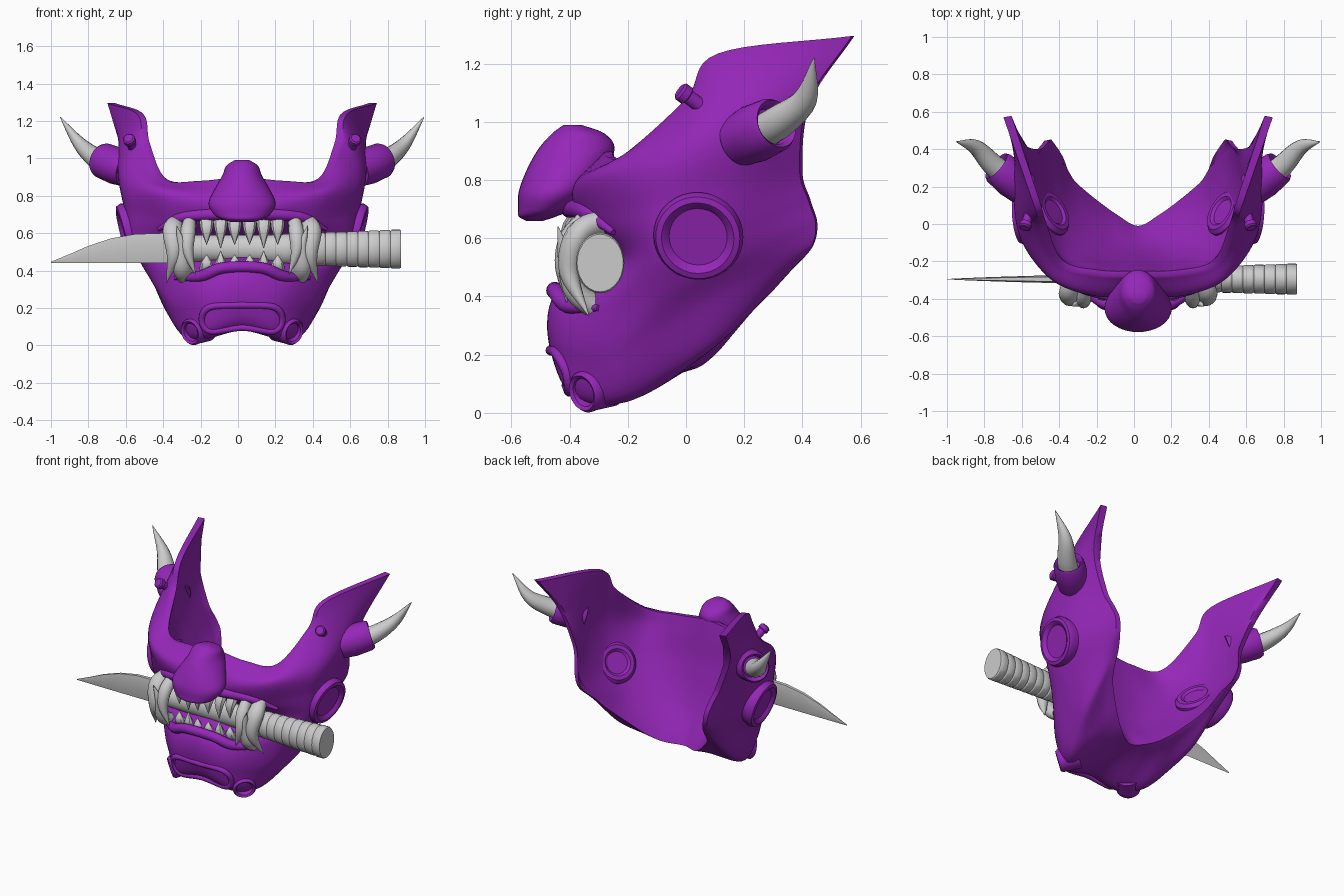
import bpy, bmesh, math
from mathutils import Vector

if "Cube" in bpy.data.objects:
    bpy.data.objects.remove(bpy.data.objects["Cube"])

purple = bpy.data.materials.new("purple")
purple.diffuse_color = (0.30, 0.02, 0.48, 1)
purple.use_nodes = True
purple.node_tree.nodes["Principled BSDF"].inputs["Base Color"].default_value = purple.diffuse_color


def finish(name, bm, mat=None, angle=40):
    bmesh.ops.recalc_face_normals(bm, faces=bm.faces)
    me = bpy.data.meshes.new(name)
    bm.to_mesh(me)
    bm.free()
    ob = bpy.data.objects.new(name, me)
    bpy.context.collection.objects.link(ob)
    if mat:
        me.materials.append(mat)
    bpy.ops.object.select_all(action='DESELECT')
    ob.select_set(True)
    bpy.context.view_layer.objects.active = ob
    bpy.ops.object.shade_smooth_by_angle(angle=math.radians(angle))
    return ob


def spline(pts, n):
    """Catmull-Rom through the points, n steps per span."""
    p = [Vector(q) for q in pts]
    p = [2 * p[0] - p[1]] + p + [2 * p[-1] - p[-2]]
    out = []
    for i in range(1, len(p) - 2):
        a, b, c, d = p[i - 1:i + 3]
        for k in range(n):
            t = k / n
            out.append(0.5 * (2 * b + (c - a) * t + (2 * a - 5 * b + 4 * c - d) * t * t
                              + (3 * b - a - 3 * c + d) * t ** 3))
    return out + [p[-2]]


def skin(name, rings, mat, angle=40):
    """Bridge rings of equal length and cap both ends."""
    bm = bmesh.new()
    vs = [[bm.verts.new(q) for q in r] for r in rings]
    n = len(vs[0])
    for a, b in zip(vs, vs[1:]):
        for k in range(n):
            bm.faces.new((a[k], a[(k + 1) % n], b[(k + 1) % n], b[k]))
    bm.faces.new(vs[0])
    bm.faces.new(vs[-1])
    return finish(name, bm, mat, angle)


def ring(c, t, a, b, n):
    u = t.cross(Vector((0, 1, 0))).normalized()
    v = u.cross(t).normalized()
    return [c + u * a * math.cos(2 * math.pi * k / n) + v * b * math.sin(2 * math.pi * k / n)
            for k in range(n)]


def tube(name, pts, radii, mat=None, n=16, smooth=5, angle=40):
    """Elliptical tube along a path; one (a, b) radius pair per point."""
    p = spline(pts, smooth)
    r = spline([(a, b, 0) for a, b in radii], smooth)
    rings = []
    for i, c in enumerate(p):
        t = (p[min(i + 1, len(p) - 1)] - p[max(i - 1, 0)]).normalized()
        rings.append(ring(c, t, max(r[i].x, .002), max(r[i].y, .002), n))
    return skin(name, rings, mat, angle)


def lathe(name, centre, axis, prof, mat=purple, n=36):
    """Turned part: prof is (distance along axis, radius)."""
    c, t = Vector(centre), Vector(axis).normalized()
    return skin(name, [ring(c + t * d, t, r, r, n) for d, r in prof], mat)


def loft(rails, nu, nv):
    """Mirror half rails across x and sample a smooth grid of points."""
    rows = [spline([(-x, y, z) for x, y, z in r[:0:-1]] + r, nu) for r in rails]
    return [spline(c, nv) for c in zip(*rows)]


# Mask outside: horizontal rails from the centre line to the rear rim
jaw_rim = [(0, -.01, .14), (.12, .05, .16), (.21, .11, .21), (.29, .17, .28), (.36, .23, .35), (.40, .29, .41)]
chin_base = [(0, -.36, .08), (.19, -.34, .035), (.29, -.22, .035), (.36, -.07, .12), (.42, .11, .25), (.43, .36, .49)]
chin = [(0, -.465, .21), (.20, -.43, .20), (.36, -.28, .19), (.46, -.10, .30), (.50, .12, .42), (.48, .43, .57)]
low_lip = [(0, -.45, .41), (.22, -.40, .37), (.39, -.27, .37), (.525, -.10, .42), (.56, .13, .52), (.50, .445, .65)]
mouth = [(0, -.24, .53), (.24, -.23, .53), (.44, -.20, .53), (.59, -.09, .56), (.60, .13, .62), (.52, .42, .73)]
up_lip = [(0, -.38, .68), (.22, -.36, .68), (.42, -.28, .66), (.60, -.11, .70), (.63, .13, .76), (.56, .39, .84)]
cheek = [(0, -.36, .80), (.22, -.38, .79), (.46, -.30, .82), (.62, -.08, .88), (.665, .17, 1.0), (.65, .42, 1.07)]
brow_rim = [(0, -.28, .90), (.22, -.27, .88), (.43, -.21, .89), (.525, -.0, 1.08), (.56, .11, 1.235), (.72, .57, 1.295)]
outer = loft([jaw_rim, chin_base, chin, low_lip, mouth, up_lip, cheek, brow_rim], 8, 8)
# Mask inside: smooth lining that slopes from jaw rim to brow rim
line_low = [(0, -.13, .36), (.15, -.10, .36), (.28, -.02, .38), (.38, .08, .42), (.43, .20, .46), (.45, .36, .49)]
line_mid = [(0, -.21, .60), (.22, -.19, .60), (.40, -.10, .60), (.50, .06, .61), (.53, .24, .63), (.52, .44, .65)]
line_top = [(0, -.25, .78), (.22, -.24, .78), (.43, -.18, .78), (.56, .0, .84), (.60, .17, .92), (.59, .39, .90)]
inner = loft([jaw_rim, line_low, line_mid, line_top, brow_rim], 8, 14)
bm = bmesh.new()
grids = []
nc, nr = len(outer), len(outer[0])
for pts in (outer, inner):
    grid = []
    for i in range(nc):
        col = []
        for j in range(nr):
            q = pts[i][j]
            if pts is inner:                 # lining follows the rim, set in by the rim thickness
                if i in (0, nc - 1):
                    q = outer[i][j]
                v = j / (nr - 1)
                q = q + Vector((-.06 * q.x, .03 * v * (1 - abs(q.x)), 0))
            col.append(bm.verts.new(q))
        grid.append(col)
    for a, b in zip(grid, grid[1:]):
        for k in range(nr - 1):
            bm.faces.new((a[k], b[k], b[k + 1], a[k + 1]))
    grids.append([c[0] for c in grid] + grid[-1][1:] + [c[-1] for c in grid[-2::-1]] + grid[0][-2:0:-1])
a, b = grids
for k in range(len(a)):
    n = (k + 1) % len(a)
    bm.faces.new((a[k], a[n], b[n], b[k]))
finish("mask_shell", bm, purple, 50)

# Nose: stacked horizontal slices (height, centre y, half depth)
slices = spline([(.66, -.52, .03), (.675, -.51, .065), (.70, -.485, .092), (.76, -.45, .125),
                 (.84, -.41, .135), (.91, -.375, .13), (.96, -.37, .09), (.99, -.39, .03)], 4)
widths = spline([(w, 0, 0) for w in (.06, .11, .15, .18, .145, .105, .085, .04)], 4)
skin("nose", [ring(Vector((0, s.y, s.x)), Vector((0, 0, 1)), w.x, s.z, 32)
              for s, w in zip(slices, widths)], purple, 60)

# Lips
tube("lower_lip", [(-.36, -.30, .36), (-.22, -.40, .37), (-.10, -.445, .415), (.10, -.445, .415),
                   (.22, -.40, .37), (.36, -.30, .36)],
     [(.01, .01), (.03, .03), (.03, .03), (.03, .03), (.03, .03), (.01, .01)], purple)
tube("upper_lip", [(-.45, -.25, .62), (-.30, -.34, .69), (0, -.40, .70), (.30, -.34, .69), (.45, -.25, .62)],
     [(.01, .01), (.03, .03), (.03, .03), (.03, .03), (.01, .01)], purple)

# Chin panel frame
half = [(0, -.465, .215), (.17, -.445, .205), (.215, -.41, .14), (.17, -.40, .075), (0, -.41, .095)]
loop = half + [(-x, y, z) for x, y, z in half[3:0:-1]]
cu = bpy.data.curves.new("chin_frame", 'CURVE')
cu.dimensions, cu.bevel_depth, cu.bevel_resolution = '3D', .018, 3
sp = cu.splines.new('POLY')
path = spline(loop + loop[:1], 5)[:-1]
sp.points.add(len(path) - 1)
for q, c in zip(sp.points, path):
    q.co = (*c, 1)
sp.use_cyclic_u = True
frame = bpy.data.objects.new("chin_frame", cu)
bpy.context.collection.objects.link(frame)
cu.materials.append(purple)
bpy.ops.object.select_all(action='DESELECT')
frame.select_set(True)
bpy.context.view_layer.objects.active = frame
bpy.ops.object.convert(target='MESH')

# Paired parts
for s, side in ((1, "right"), (-1, "left")):
    def m(*pts):
        return [(s * x, y, z) for x, y, z in pts]

    # round cheek plates, outside and inside
    lathe(f"cheek_disc_{side}", (s * .585, .045, .615), (s * .95, -.08, -.24),
          [(-.06, .13), (.03, .155), (.055, .145), (.06, .125), (.045, .103), (.04, .10), (.04, .002)])
    lathe(f"inner_disc_{side}", (s * .46, .06, .605), (-s * .75, .42, .50),
          [(-.05, .13), (.005, .13), (.025, .11), (.025, .085), (.012, .07), (.012, .002)])
    # horn and socket
    lathe(f"horn_socket_{side}", (s * .635, .205, .945), (s * .70, .60, .28),
          [(-.03, .09), (.05, .10), (.15, .095), (.17, .085), (.155, .07), (.12, .065), (.12, .002)])
    tube(f"horn_{side}", m((.70, .25, .96), (.78, .32, 1.0), (.87, .41, 1.08), (.972, .44, 1.22)),
         [(.06, .06), (.055, .06), (.036, .042), (.002, .002)], None, 14)
    # brow stud and chin vent
    lathe(f"stud_{side}", (s * .59, .03, 1.07), (s * .25, -.75, .55),
          [(-.03, .025), (.03, .025), (.035, .033), (.06, .033), (.067, .025)], n=20)
    lathe(f"chin_vent_{side}", (s * .235, -.31, .085), (s * .65, -.70, -.25),
          [(-.06, .08), (.03, .072), (.055, .072), (.068, .062), (.06, .05), (.03, .045), (.03, .002)])
    # fangs
    tube(f"outer_fang_{side}", m((.35, -.28, .66), (.37, -.37, .61), (.365, -.40, .48), (.405, -.335, .335)),
         [(.045, .04), (.055, .045), (.038, .035), (.002, .002)], None, 12)
    tube(f"inner_fang_{side}", m((.28, -.33, .67), (.29, -.40, .60), (.29, -.42, .50), (.25, -.41, .38)),
         [(.035, .04), (.04, .035), (.03, .03), (.002, .002)], None, 12)
    tube(f"lower_tusk_{side}", m((.30, -.32, .37), (.32, -.38, .42), (.32, -.41, .52), (.35, -.44, .64)),
         [(.05, .04), (.05, .04), (.03, .03), (.002, .002)], None, 12)
    # front teeth
    for i, x in enumerate((.04, .115, .19)):
        y, big = -.41 + x * .12, .02 * (i % 2)
        tube(f"upper_tooth_{side}_{i}", m((x, y + .03, .67), (x, y, .62), (x, y, .54 - big)),
             [(.038, .03), (.032, .025), (.002, .002)], None, 8, 3)
        tube(f"lower_tooth_{side}_{i}", m((x, y + .02, .41), (x, y, .44), (x, y, .485 + big)),
             [(.038, .03), (.03, .025), (.002, .002)], None, 8, 3)

# The mask sits slightly to the right, balancing the long blade
for ob in bpy.context.collection.objects:
    ob.location.x = .022

# Knife handle: ribbed grip
pts, rad = [(-.30, -.295, .52)], [(.07, .065)]
for k in range(11):
    x0, r = .235 + .058 * k, .082 + .0022 * k
    for dx, dr in ((0, -.005), (.008, 0), (.05, 0), (.0575, -.005)):
        pts.append((x0 + dx, -.295, .515))
        rad.append((r + dr, (r + dr) * .8))
tube("knife_handle", pts, rad, None, 28, 1, 30)

# Knife blade: wedge sections from collar to tip (x, top, thickness)
sections = []
for x, top, th in ((-.28, .60, .022), (-.40, .60, .021), (-.55, .595, .018), (-.68, .572, .014),
                   (-.80, .532, .010), (-.90, .488, .006), (-1.0, .447, .001)):
    low = .44 + .004 * max(0, -x - .8)
    sections.append([Vector((x, -.295 + dy, z)) for dy, z in
                     ((0, low), (th, low + (top - low) * .6), (th * .6, top),
                      (-th * .6, top), (-th, low + (top - low) * .6))])
skin("knife_blade", sections, None, 20)
